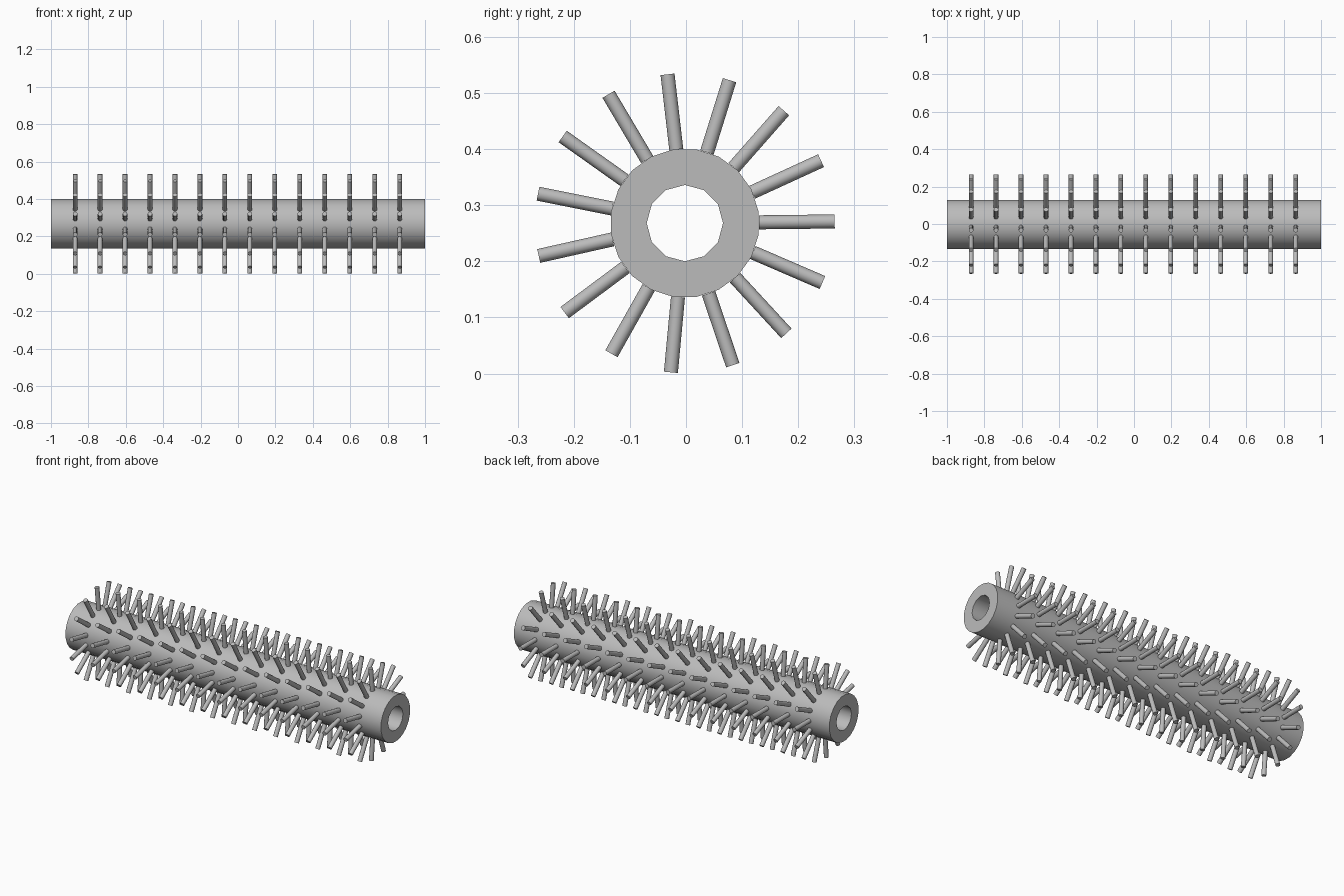
import bpy
import bmesh
from math import cos, sin, radians, tau, pi
from mathutils import Matrix, Vector

AXIS = Vector((0, -0.002, 0.268))
DRUM_R, BORE_R, HALF_LENGTH = 0.133, 0.068, 1.0
PIN_R, PIN_START, PIN_END, PINS = 0.0125, 0.132, 0.267, 15
RINGS, RING_STEP, FIRST_RING = 14, 0.1335, -0.871

cube = bpy.data.objects.get("Cube")
if cube:
    bpy.data.objects.remove(cube, do_unlink=True)

grey = bpy.data.materials.new("plain grey")
grey.use_nodes = True
colour = (0.5, 0.5, 0.5, 1)
grey.diffuse_color = colour
grey.node_tree.nodes["Principled BSDF"].inputs["Base Color"].default_value = colour


def finish(name, bm, location):
    """Turn a bmesh into a smooth-sided object with sharp rims."""
    bmesh.ops.recalc_face_normals(bm, faces=bm.faces)
    mesh = bpy.data.meshes.new(name)
    bm.to_mesh(mesh)
    bm.free()
    mesh.materials.append(grey)
    obj = bpy.data.objects.new(name, mesh)
    obj.location = location
    bpy.context.collection.objects.link(obj)
    bpy.ops.object.select_all(action='DESELECT')
    obj.select_set(True)
    bpy.context.view_layer.objects.active = obj
    bpy.ops.object.shade_smooth_by_angle(angle=radians(40))
    return obj


def wall(bm, radius, sides, start):
    """Open tube along x; returns the edges of its two rims."""
    rims = []
    for x in (-HALF_LENGTH, HALF_LENGTH):
        angles = [start + tau * i / sides for i in range(sides)]
        rims.append([bm.verts.new((x, radius * cos(a), radius * sin(a))) for a in angles])
    left, right = rims
    for i in range(sides):
        j = (i + 1) % sides
        bm.faces.new((left[i], left[j], right[j], right[i]))
    return [[bm.edges.get((r[i - 1], r[i])) for i in range(sides)] for r in rims]


# Hollow drum: outer wall, bore and two annular ends
bm = bmesh.new()
outer = wall(bm, DRUM_R, 20, pi / 20)
bore = wall(bm, BORE_R, 12, 0)
for rim, hole, side in zip(outer, bore, (-1, 1)):
    bmesh.ops.triangle_fill(bm, edges=rim + hole, use_beauty=True, normal=(side, 0, 0))
finish("drum", bm, AXIS)

# Ring of radial pins, repeated along the drum
bm = bmesh.new()
stand_out = Matrix.Translation((0, 0, (PIN_START + PIN_END) / 2))
for i in range(PINS):
    turn = Matrix.Rotation(radians(0.65) + tau * i / PINS - pi / 2, 4, 'X')
    bmesh.ops.create_cone(bm, cap_ends=True, segments=12, radius1=PIN_R, radius2=PIN_R,
                          depth=PIN_END - PIN_START, matrix=turn @ stand_out)
pins = finish("pin_rings", bm, AXIS + Vector((FIRST_RING, 0, 0)))
rows = pins.modifiers.new("rows", 'ARRAY')
rows.count = RINGS
rows.use_relative_offset = False
rows.use_constant_offset = True
rows.constant_offset_displace = (RING_STEP, 0, 0)
